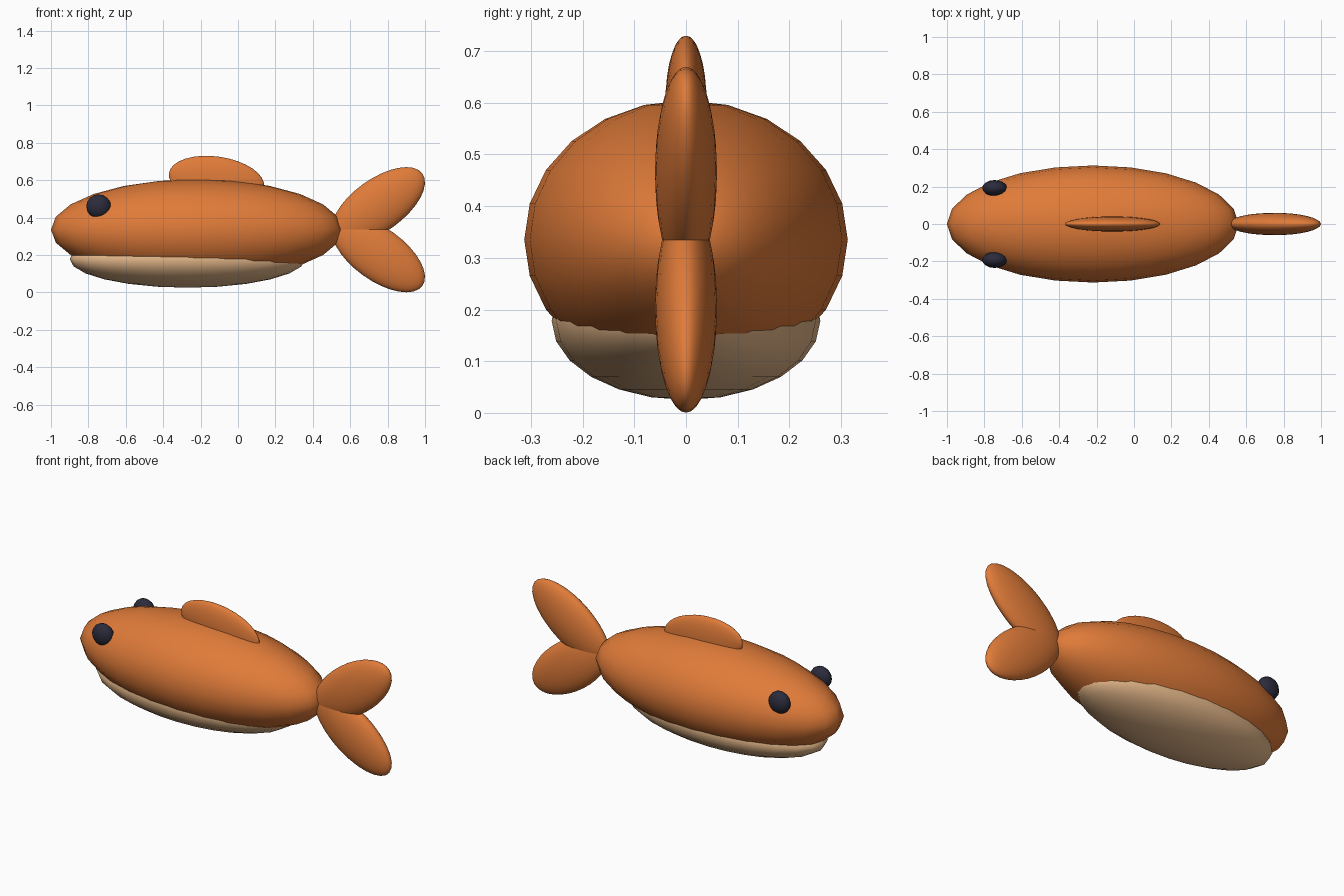
import bpy
from math import radians

cube = bpy.data.objects.get("Cube")
if cube:
    bpy.data.objects.remove(cube, do_unlink=True)


def make_material(name, rgb):
    mat = bpy.data.materials.new(name)
    mat.use_nodes = True
    mat.diffuse_color = (*rgb, 1)
    bsdf = mat.node_tree.nodes["Principled BSDF"]
    bsdf.inputs["Base Color"].default_value = (*rgb, 1)
    return mat


orange = make_material("orange", (0.745, 0.198, 0.041))
cream = make_material("cream", (0.87, 0.53, 0.28))
dark = make_material("dark_navy", (0.024, 0.024, 0.045))


def ellipsoid(name, centre, radii, mat, tilt=0, segments=24):
    """Smooth ellipsoid; positive tilt raises its +x end."""
    bpy.ops.mesh.primitive_uv_sphere_add(
        segments=segments, ring_count=segments // 2, radius=1,
        location=centre, rotation=(0, radians(-tilt), 0))
    obj = bpy.context.object
    obj.name = name
    obj.scale = radii
    obj.data.materials.append(mat)
    bpy.ops.object.shade_smooth()
    return obj


# Body and pale belly
ellipsoid("body", (-0.22, 0, 0.335), (0.78, 0.313, 0.27), orange)
ellipsoid("belly", (-0.27, 0, 0.178), (0.63, 0.26, 0.153), cream)

# Back fin
ellipsoid("dorsal_fin", (-0.115, 0, 0.6), (0.257, 0.04, 0.126), orange,
          tilt=-8.3, segments=32)

# Forked tail, one lobe above and one below the body axis
for name, side in (("upper_tail_lobe", 1), ("lower_tail_lobe", -1)):
    ellipsoid(name, (0.75, 0, 0.335 + side * 0.13), (0.291, 0.06, 0.14),
              orange, tilt=side * 35.8, segments=32)

# Eyes; the fish swims towards -x
for name, side in (("front_eye", -1), ("back_eye", 1)):
    ellipsoid(name, (-0.745, side * 0.192, 0.46), (0.066, 0.043, 0.064),
              dark, segments=16)
